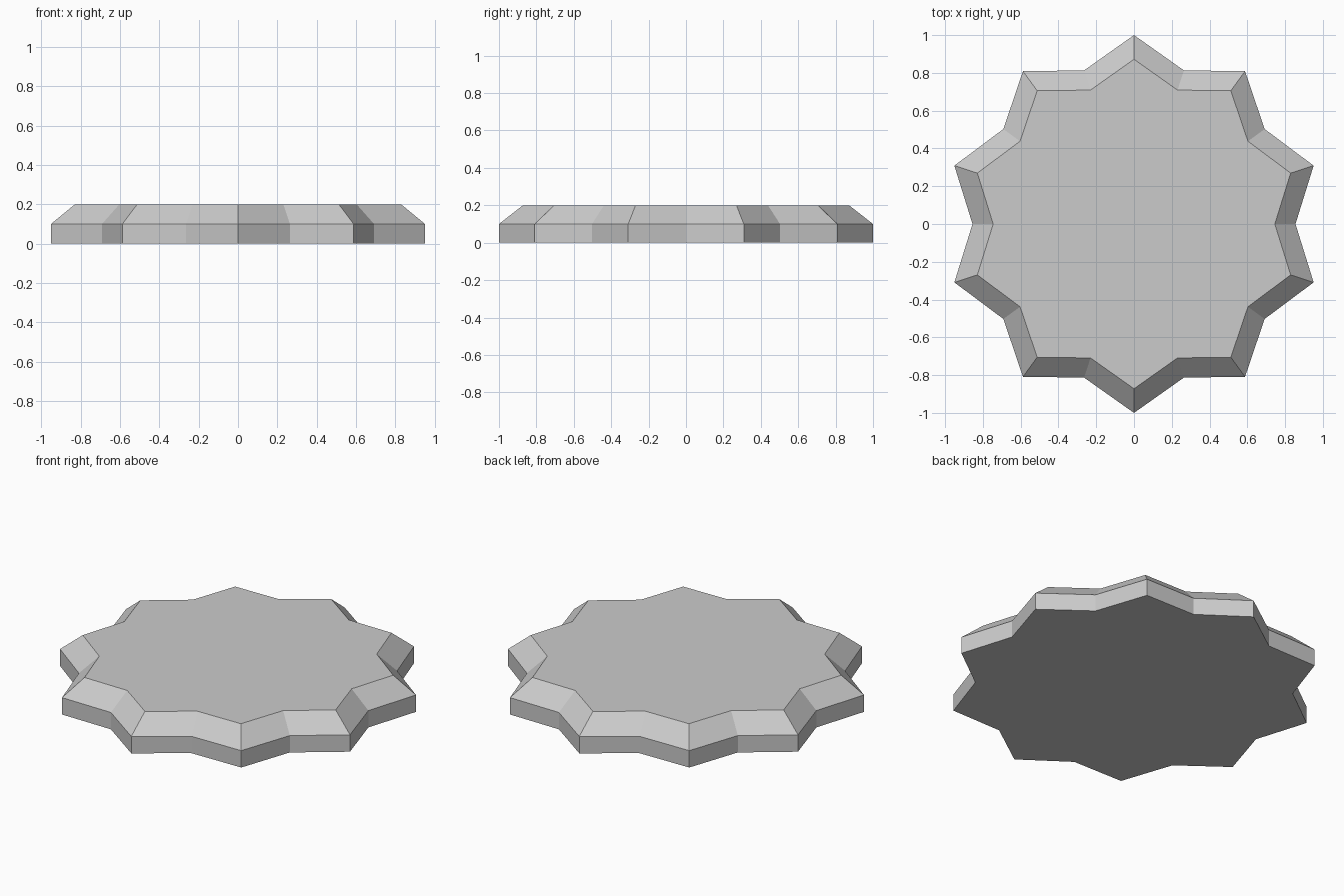
import bpy
import bmesh
from math import sin, cos, pi

cube = bpy.data.objects.get("Cube")
if cube:
    bpy.data.objects.remove(cube, do_unlink=True)

POINTS = 10
TIP, NOTCH = 1.0, 0.855      # radii of star tips and of the notches between
TOP_SCALE = 0.872            # inward taper of the chamfered rim


def material(name, colour):
    mat = bpy.data.materials.new(name)
    mat.use_nodes = True
    mat.diffuse_color = colour
    mat.node_tree.nodes["Principled BSDF"].inputs["Base Color"].default_value = colour
    return mat


def star_ring(bm, z, scale):
    ring = []
    for i in range(POINTS * 2):
        angle = pi / 2 + i * pi / POINTS
        r = scale * (NOTCH if i % 2 else TIP)
        ring.append(bm.verts.new((r * cos(angle), r * sin(angle), z)))
    return ring


# Star plate: straight wall, then a chamfered rim up to the flat top
bm = bmesh.new()
rings = [star_ring(bm, z, s) for z, s in ((0, 1), (0.1, 1), (0.2, TOP_SCALE))]
for low, high in zip(rings, rings[1:]):
    for i in range(len(low)):
        j = (i + 1) % len(low)
        bm.faces.new((low[i], low[j], high[j], high[i]))
bm.faces.new(rings[-1])
bm.faces.new(rings[0][::-1])
bmesh.ops.recalc_face_normals(bm, faces=bm.faces)

mesh = bpy.data.meshes.new("star_plate")
bm.to_mesh(mesh)
bm.free()
mesh.materials.append(material("light_grey", (0.6, 0.6, 0.6, 1)))
bpy.context.collection.objects.link(bpy.data.objects.new("star_plate", mesh))
